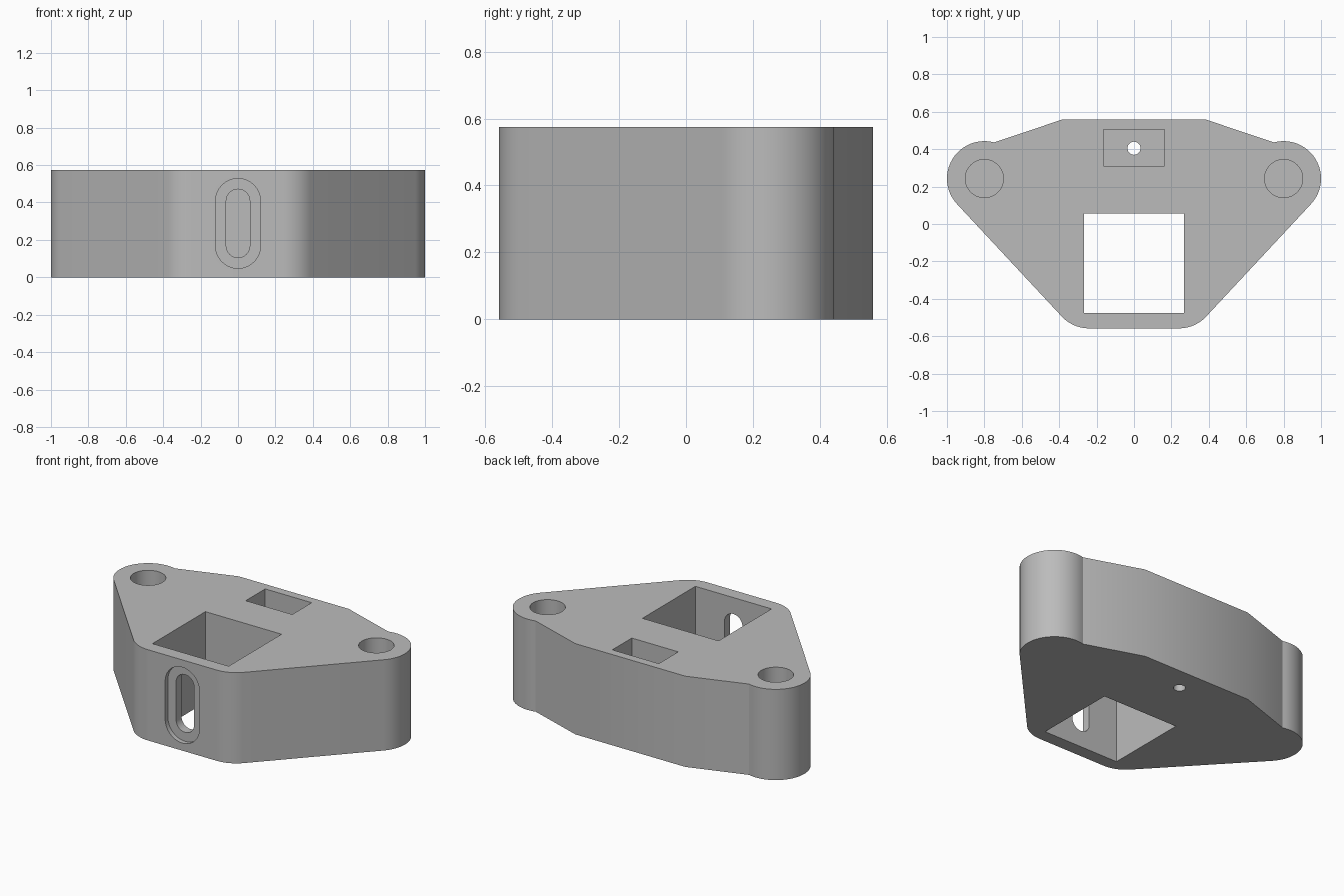
import bpy
import bmesh
from math import cos, sin, pi, radians, atan2
from mathutils import Matrix

if "Cube" in bpy.data.objects:
    bpy.data.objects.remove(bpy.data.objects["Cube"], do_unlink=True)

HEIGHT = 0.575
EAR = (0.8, 0.243)
FRONT_CORNER = (0.24, -0.358)
ROUND = 0.2
OVER = 0.1  # how far cutters overshoot the surface

grey = bpy.data.materials.new("plain grey")
grey.use_nodes = True
colour = (0.5, 0.5, 0.5, 1)
grey.diffuse_color = colour
grey.node_tree.nodes["Principled BSDF"].inputs["Base Color"].default_value = colour


def arc(centre, radius, start, end, steps=24):
    angles = [start + (end - start) * i / steps for i in range(steps + 1)]
    return [(centre[0] + radius * cos(a), centre[1] + radius * sin(a)) for a in angles]


def circle(centre, radius):
    return arc(centre, radius, 0, 2 * pi, 48)[:-1]


def rectangle(x0, x1, y0, y1):
    return [(x0, y0), (x1, y0), (x1, y1), (x0, y1)]


def slot(radius, low, high):
    return arc((0, high), radius, 0, pi) + arc((0, low), radius, pi, 2 * pi)


def prism(name, outline, low, high, matrix=Matrix()):
    bm = bmesh.new()
    face = bm.faces.new([bm.verts.new((x, y, low)) for x, y in outline])
    side = bmesh.ops.extrude_face_region(bm, geom=[face])["geom"]
    top = [v for v in side if isinstance(v, bmesh.types.BMVert)]
    bmesh.ops.translate(bm, verts=top, vec=(0, 0, high - low))
    bmesh.ops.transform(bm, matrix=matrix, verts=bm.verts)
    bmesh.ops.recalc_face_normals(bm, faces=bm.faces)
    mesh = bpy.data.meshes.new(name)
    bm.to_mesh(mesh)
    bm.free()
    mesh.materials.append(grey)
    obj = bpy.data.objects.new(name, mesh)
    bpy.context.collection.objects.link(obj)
    return obj


# Body: half outline mirrored across the centre line
tangent = atan2(FRONT_CORNER[0] - EAR[0], EAR[1] - FRONT_CORNER[1])
half = arc(FRONT_CORNER, ROUND, -pi / 2, tangent, 12)
half += arc(EAR, ROUND, tangent, radians(105))
half.append((0.385, 0.558))
outline = half + [(-x, y) for x, y in reversed(half)]
body = prism("mount_body", outline, 0, HEIGHT)

# Cutters: square opening, ear holes, rear pocket and its drain hole
top = HEIGHT + OVER
cutters = [
    prism("square_opening", rectangle(-0.267, 0.267, -0.475, 0.055), -OVER, top),
    prism("rear_pocket", rectangle(-0.163, 0.163, 0.31, 0.505), 0.13, top),
    prism("small_hole", circle((0, 0.405), 0.035), -OVER, 0.3),
]
for side, sign in (("left", 1), ("right", -1)):
    cutters.append(prism(side + "_ear_hole", circle((sign * EAR[0], EAR[1]), 0.102), 0.12, top))

# Front slot with a shallow recess around it, cut along y
upright = Matrix.Rotation(pi / 2, 4, "X")
cutters.append(prism("slot_recess", slot(0.12, 0.168, 0.408), 0.53, 0.7, upright))
cutters.append(prism("front_slot", slot(0.063, 0.168, 0.408), 0.3, 0.7, upright))

bpy.ops.object.select_all(action="DESELECT")
bpy.context.view_layer.objects.active = body
body.select_set(True)
for cutter in cutters:
    cut = body.modifiers.new(cutter.name, "BOOLEAN")
    cut.operation = "DIFFERENCE"
    cut.solver = "EXACT"
    cut.object = cutter
    bpy.ops.object.modifier_apply(modifier=cut.name)
    bpy.data.objects.remove(cutter, do_unlink=True)

bpy.ops.object.shade_smooth_by_angle(angle=radians(30))
